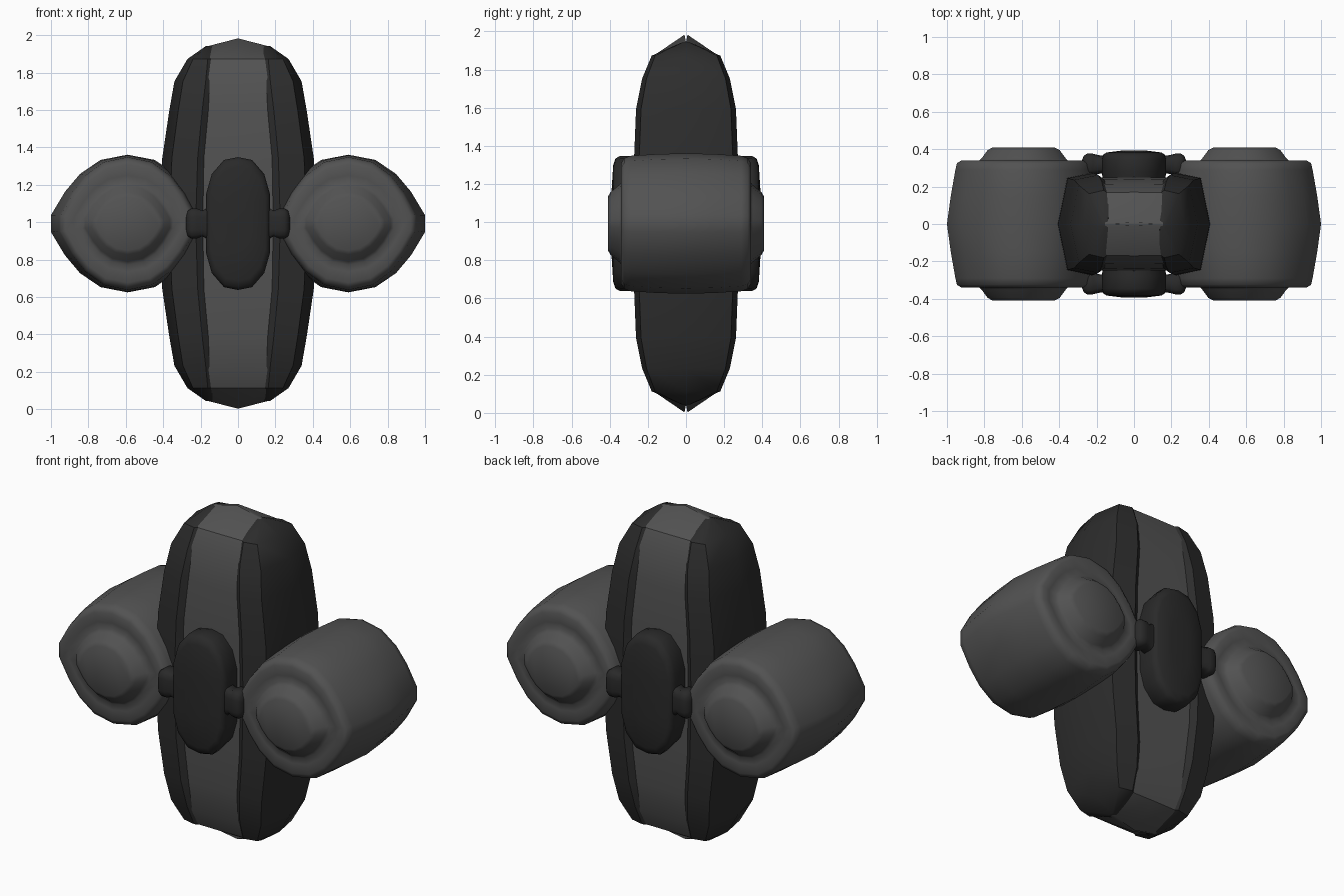
import bpy, bmesh
from math import radians

if "Cube" in bpy.data.objects:
    bpy.data.objects.remove(bpy.data.objects["Cube"], do_unlink=True)

MID = 0.993  # height of the model's centre


def material(name, value):
    m = bpy.data.materials.new(name)
    m.use_nodes = True
    colour = (value, value, value, 1)
    m.diffuse_color = colour
    m.node_tree.nodes["Principled BSDF"].inputs["Base Color"].default_value = colour
    return m


GREY = material("mid grey", 0.085)
SHELL = material("dark grey", 0.026)
PLATE = material("charcoal", 0.022)


def full(quarter):
    """Mirror a quarter outline, running from the first axis to the second, into a loop."""
    half = quarter + [(-a, b) for a, b in reversed(quarter) if a > 0]
    return half + [(a, -b) for a, b in reversed(half) if b > 0]


def loft(name, rings, mat, angle):
    """Skin a stack of equal rings, cap both ends and shade."""
    bm = bmesh.new()
    loops = [[bm.verts.new((x, y, z + MID)) for x, y, z in ring] for ring in rings]
    n = len(loops[0])
    for a, b in zip(loops, loops[1:]):
        for i in range(n):
            j = (i + 1) % n
            bm.faces.new((a[i], a[j], b[j], b[i]))
    bm.faces.new(loops[0])
    bm.faces.new(loops[-1])
    bmesh.ops.recalc_face_normals(bm, faces=bm.faces)
    mesh = bpy.data.meshes.new(name)
    bm.to_mesh(mesh)
    bm.free()
    mesh.materials.append(mat)
    ob = bpy.data.objects.new(name, mesh)
    bpy.context.collection.objects.link(ob)
    bpy.ops.object.select_all(action='DESELECT')
    ob.select_set(True)
    bpy.context.view_layer.objects.active = ob
    bpy.ops.object.shade_smooth_by_angle(angle=radians(angle))
    return ob


def both_ways(rows):
    """Repeat rows with their first value negated, for symmetrical stacks."""
    return [(-r[0], *r[1:]) for r in reversed(rows) if r[0] > 0] + rows


# Central core: a flat upright band with a peaked roof and keel
core_rows = both_ways([(0, .215, .25), (.35, .205, .25), (.6, .18, .24),
                       (.78, .165, .215), (.88, .16, .17), (.95, .155, .008)])
core = []
for z, x, y in core_rows:
    peak = 0.04 * (1 if z > 0 else -1) if abs(z) > .9 else 0
    core.append([(px, py, z + (peak if px == 0 else 0))
                 for px, py in full([(x, 0), (x, y * .99), (0, y)])])
loft("core", core, GREY, 35)

# Side shells: faceted covers wrapping the core's flanks
shell_rows = both_ways([(0, .2, .42, .275), (.35, .19, .405, .272), (.6, .168, .368, .262),
                        (.76, .15, .34, .23), (.88, .147, .27, .18), (.95, .15, .17, .02)])
for side, s in (("left", 1), ("right", -1)):
    rings = []
    for z, inner, outer, y in shell_rows:
        w = outer - inner
        half = [(inner - .012, y * .9), (inner + w * .12, y),
                (outer - w * .24, y * .9), (outer, 0)]
        loop = half + [(x, -v) for x, v in reversed(half) if v > 0]
        rings.append([(s * x, v, z) for x, v in loop])
    loft(side + "_shell", rings, SHELL, 38)

# Side pods: lens-shaped barrels with a raised boss on each end
lens = full([(.41, .045), (.335, .17), (.255, .265), (.145, .34), (0, .368)])
pod_rows = both_ways([(0, 1, 1), (.15, .95, .99), (.29, .89, .965), (.325, .87, .93),
                      (.34, .81, .86), (.335, .70, .70), (.335, .59, .60), (.35, .55, .55),
                      (.395, .47, .45), (.408, .41, .39)])
for side, s in (("left", 1), ("right", -1)):
    loft(side + "_pod",
         [[(s * .59 + x * sx, y, z * sz) for x, z in lens] for y, sx, sz in pod_rows],
         GREY, 50)

# Front and back joint plates: a domed oval crossed by a flared bar
oval = full([(.172, 0), (.17, .16), (.14, .265), (.075, .34), (0, .355)])
block = full([(1, .55), (.8, .9), (.45, 1)])
bar_rows = both_ways([(0, .09, .045), (.14, .1, .045), (.19, .068, .05), (.22, .08, .058),
                      (.25, .08, .058), (.268, .068, .048), (.277, .04, .025)])
for side, s in (("front", -1), ("back", 1)):
    loft(side + "_plate",
         [[(x * k, s * y, z * k) for x, z in oval]
          for y, k in ((.2, .95), (.28, 1), (.345, 1), (.37, .96), (.382, .86), (.392, .4))],
         PLATE, 45)
    loft(side + "_bar",
         [[(x, s * (.318 + v * hy), u * hz) for u, v in block] for x, hz, hy in bar_rows],
         PLATE, 50)
